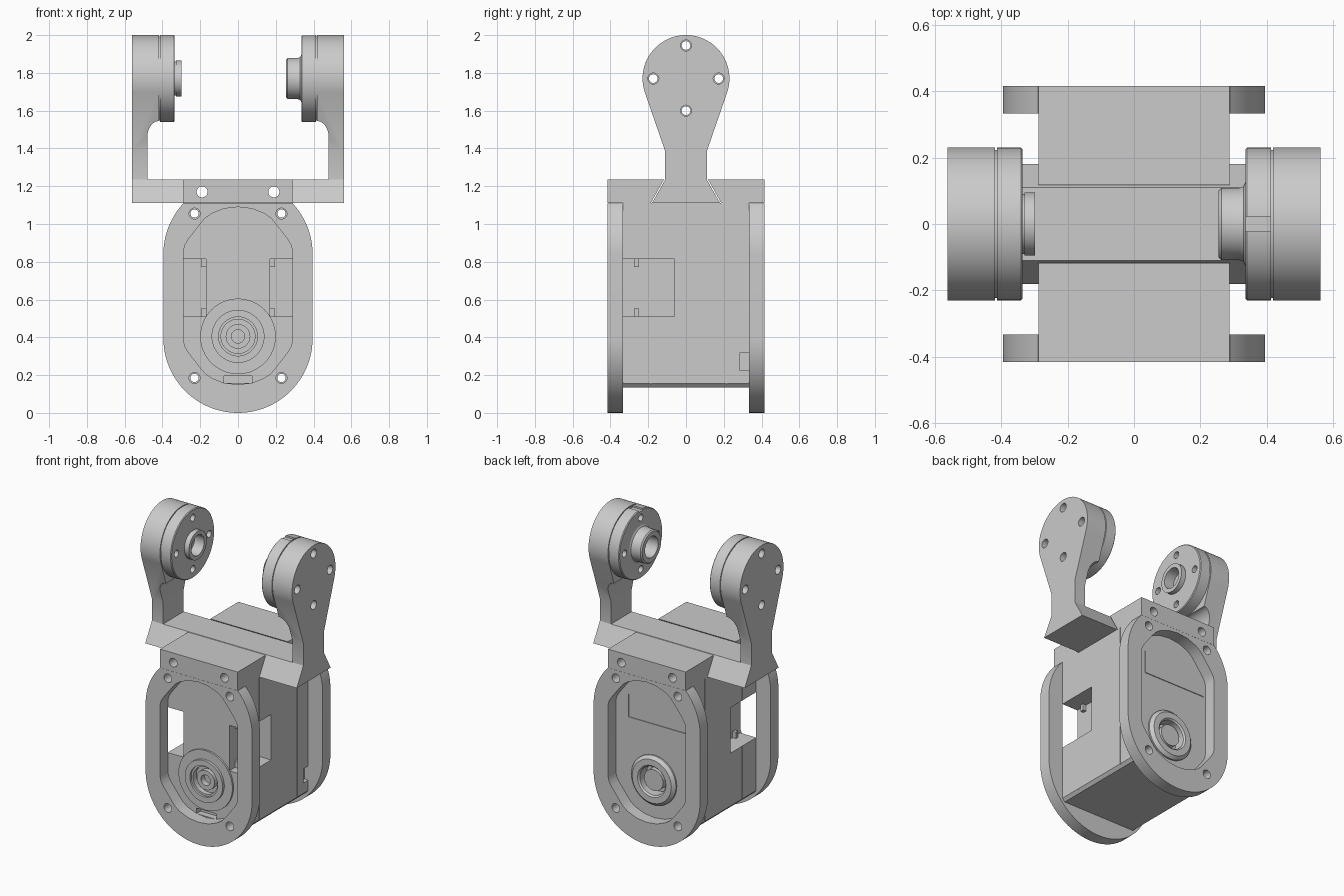
import bpy, bmesh
from math import sin, cos, pi, radians
from mathutils import Matrix, Vector

cube = bpy.data.objects.get("Cube")
if cube:
    bpy.data.objects.remove(cube)

GREY = (0.595, 0.595, 0.595, 1)
grey = bpy.data.materials.new("plain grey")
grey.use_nodes = True
grey.diffuse_color = GREY
grey.node_tree.nodes["Principled BSDF"].inputs["Base Color"].default_value = GREY


def place(axis, u, v, w):
    return {'x': (w, u, v), 'y': (u, w, v)}[axis]


def add_prism(bm, axis, pts, a, b):
    """Add a closed solid: a 2D outline carried along an axis from a to b."""
    low = [bm.verts.new(place(axis, u, v, a)) for u, v in pts]
    high = [bm.verts.new(place(axis, u, v, b)) for u, v in pts]
    faces = [bm.faces.new(low), bm.faces.new(high[::-1])]
    for i in range(len(pts)):
        faces.append(bm.faces.new((low[i], high[i], high[i - 1], low[i - 1])))
    bmesh.ops.recalc_face_normals(bm, faces=faces)


def finish(name, bm):
    mesh = bpy.data.meshes.new(name)
    bm.to_mesh(mesh)
    bm.free()
    mesh.materials.append(grey)
    ob = bpy.data.objects.new(name, mesh)
    bpy.context.collection.objects.link(ob)
    return ob


def prisms(name, axis, items):
    bm = bmesh.new()
    for pts, a, b in items:
        add_prism(bm, axis, pts, a, b)
    return finish(name, bm)


def lathe(name, profile, direction, origin):
    """Turn a (radius, depth) profile around a direction."""
    bm = bmesh.new()
    vs = [bm.verts.new((r, 0, d)) for r, d in profile]
    es = [bm.edges.new(p) for p in zip(vs, vs[1:])]
    bmesh.ops.spin(bm, geom=vs + es, cent=(0, 0, 0), axis=(0, 0, 1), angle=2 * pi, steps=64)
    bmesh.ops.remove_doubles(bm, verts=bm.verts, dist=1e-5)
    bmesh.ops.recalc_face_normals(bm, faces=bm.faces)
    rot = Vector((0, 0, 1)).rotation_difference(Vector(direction)).to_matrix().to_4x4()
    bm.transform(Matrix.Translation(origin) @ rot)
    return finish(name, bm)


def boolean(ob, cutter, op='DIFFERENCE'):
    """Apply a boolean, keeping the part as it was if the cut leaves nothing."""
    before = ob.data.copy()
    mod = ob.modifiers.new("cut", 'BOOLEAN')
    mod.operation, mod.object, mod.solver = op, cutter, 'EXACT'
    bpy.context.view_layer.objects.active = ob
    bpy.ops.object.modifier_apply(modifier=mod.name)
    if not ob.data.polygons:
        ob.data = before
    bpy.data.objects.remove(cutter)


def arc(cu, cv, r, a, b, n=32):
    return [(cu + r * cos(radians(a + (b - a) * i / n)), cv + r * sin(radians(a + (b - a) * i / n)))
            for i in range(n + 1)]


def circle(u, v, r, n=24):
    return arc(u, v, r, 0, 360 - 360 / n, n - 1)


def rect(u0, u1, v0, v1):
    u0, u1 = sorted((u0, u1))
    return [(u0, v0), (u1, v0), (u1, v1), (u0, v1)]


def bores(axis, centres, r=0.029):
    return prisms("bore_cutter", axis, [(circle(u, v, r), -1, 1) for u, v in centres])


R, HUB = 0.395, 0.405
corner_holes = [(s * 0.23, z) for s in (-1, 1) for z in (0.185, 1.055)]
plate_holes = [(s * 0.19, 1.17) for s in (-1, 1)]
arm_holes = [(0, 1.945), (0.173, 1.77), (-0.173, 1.77), (0, 1.6)]
parts = []

# End rings with a rounded window, plus the clamp blocks above them
ring_outline = arc(0, R, R, 180, 360, 48) + arc(0, 0.84, R, 0, 43) + arc(0, 0.84, R, 137, 180)
quarter = [(0.288, 0.86), (0.28, 0.89), (0.262, 0.92), (0.20, 1.0), (0.175, 1.03), (0.14, 1.055), (0.075, 1.081)]
right_side = [(x, 1.24 - z) for x, z in reversed(quarter)] + quarter
window = [(0, 0.15)] + right_side + [(0, 1.09)] + [(-x, z) for x, z in reversed(right_side)]
for s, side in ((-1, "front"), (1, "back")):
    ring = prisms(side + "_ring", 'y', [(ring_outline, s * 0.333, s * 0.415)])
    boolean(ring, prisms("window_cutter", 'y', [(window, -1, 1)]))
    boolean(ring, bores('y', corner_holes))
    slanted = [(s * 0.415, 1.11), (s * 0.415, 1.235), (s * 0.117, 1.235), (s * 0.187, 1.11)]
    block = prisms(side + "_clamp_block", 'x', [(slanted, -0.288, 0.288)])
    boolean(block, bores('y', plate_holes))
    parts += [ring, block]

# Actuator body with chamfered lower edges
body_outline = [(-0.27, 0.135), (0.27, 0.135), (0.288, 0.155), (0.288, 1.11), (-0.288, 1.11), (-0.288, 0.155)]
body = prisms("body", 'y', [(body_outline, -0.333, 0.333)])
boolean(body, bores('y', corner_holes, 0.022))
notches = [(rect(s * 0.17, s * 0.4, 0.51, 0.815), -0.4, -0.06) for s in (-1, 1)]
small_notches = [(rect(s * 0.26, s * 0.4, 0.225, 0.32), 0.285, 0.4) for s in (-1, 1)]
front_slot = [(rect(-0.075, 0.075, 0.158, 0.195), -0.4, -0.29)]
hub_bores = [(circle(0, HUB, 0.104, 64), -0.4, -0.27), (circle(0, HUB, 0.104, 64), 0.27, 0.4)]
panel_outline = [(-0.27, 0.775), (0.193, 0.775), (0.193, 0.93), (0.187, 0.93), (0.187, 0.781), (-0.27, 0.781)]
panel_line = [(panel_outline, 0.328, 0.4)]
for group in (notches, small_notches, front_slot, hub_bores, panel_line):
    boolean(body, prisms("body_cutter", 'y', group))
# Casing seams around the sides
for y in (-0.185, 0.215):
    seam = prisms("seam_cutter", 'y', [(rect(s * 0.285, s * 0.4, 0.1, 1.2), y - 0.003, y + 0.003) for s in (-1, 1)])
    boolean(body, seam)
parts.append(body)

# Small retaining tabs in the side notches
tabs = [(rect(s * 0.165, s * 0.195, z, z + 0.045), -0.275, -0.25) for s in (-1, 1) for z in (0.507, 0.773)]
parts.append(prisms("notch_tabs", 'y', tabs))

# Turned output hubs on both end faces, each a cup sunk into the body
front_hub = [(0, -0.06), (0.102, -0.06), (0.102, -0.005), (0.2, -0.005), (0.2, 0.012), (0.14, 0.012), (0.14, 0.03),
             (0.103, 0.03), (0.103, 0.015), (0.09, 0.015), (0.09, -0.02), (0.065, -0.02), (0.065, 0.01),
             (0.035, 0.01), (0.035, -0.03), (0, -0.03)]
back_hub = [(0, -0.06), (0.102, -0.06), (0.102, -0.005), (0.165, -0.005), (0.165, 0.01), (0.145, 0.03),
            (0.105, 0.03), (0.095, 0.02), (0.095, -0.05), (0.07, -0.05), (0.07, 0.01), (0, 0.01)]
parts.append(lathe("front_hub", front_hub, (0, -1, 0), (0, -0.333, HUB)))
parts.append(lathe("back_hub", back_hub, (0, 1, 0), (0, 0.333, HUB)))

# Dovetail cross bar
dovetail = [(-0.18, 1.111), (0.18, 1.111), (0.11, 1.235), (-0.11, 1.235)]
bar = prisms("cross_bar", 'x', [(dovetail, -0.562, 0.562)])
boolean(bar, bores('y', plate_holes))
parts.append(bar)

# Upright arms, each with a joint disc and hollow hub
head = arc(0, 1.77, 0.23, -19, 199, 56) + [(-0.11, 1.385), (-0.11, 1.22), (0.11, 1.22), (0.11, 1.385)]
disc = [(0, 0), (0.223, 0), (0.223, 0.008), (0.23, 0.008), (0.23, 0.08), (0.225, 0.085)]
spigots = {
    -1: [(0.09, 0.085), (0.09, 0.091), (0.095, 0.091), (0.095, 0.122), (0.068, 0.122), (0.068, 0.05), (0, 0.05)],
    1: [(0.125, 0.085), (0.113, 0.091), (0.109, 0.103), (0.109, 0.157), (0.1, 0.165), (0.07, 0.165),
        (0.07, 0.06), (0, 0.06)],
}
for s, side in ((-1, "right"), (1, "left")):
    arm = prisms(side + "_arm", 'x', [(head, s * 0.4, s * 0.562)])
    fillet = [(0.418 + 0.062 * u, 1.46 + 0.085 * v) for u, v in arc(0, 0, 1, 90, 0, 12)]
    section = [(0.562, 2.1), (0.418, 2.1)] + fillet + [(0.48, 1.2), (0.562, 1.2)]
    boolean(arm, prisms("arm_section", 'y', [([(s * x, z) for x, z in section], -0.5, 0.5)]), 'INTERSECT')
    boolean(arm, bores('x', arm_holes))
    joint = lathe(side + "_joint_disc", disc + spigots[s], (-s, 0, 0), (s * 0.42, 0, 1.77))
    boolean(joint, bores('x', arm_holes, 0.023))
    if s > 0:
        boolean(joint, prisms("key_cutter", 'x', [(rect(-0.022, 0.022, 1.988, 2.1), 0.3, 0.411)]))
    parts += [arm, joint]

# Smooth the turned surfaces while keeping edges crisp
bpy.ops.object.select_all(action='DESELECT')
for ob in parts:
    ob.select_set(True)
bpy.context.view_layer.objects.active = parts[0]
bpy.ops.object.shade_smooth_by_angle(angle=radians(25))
